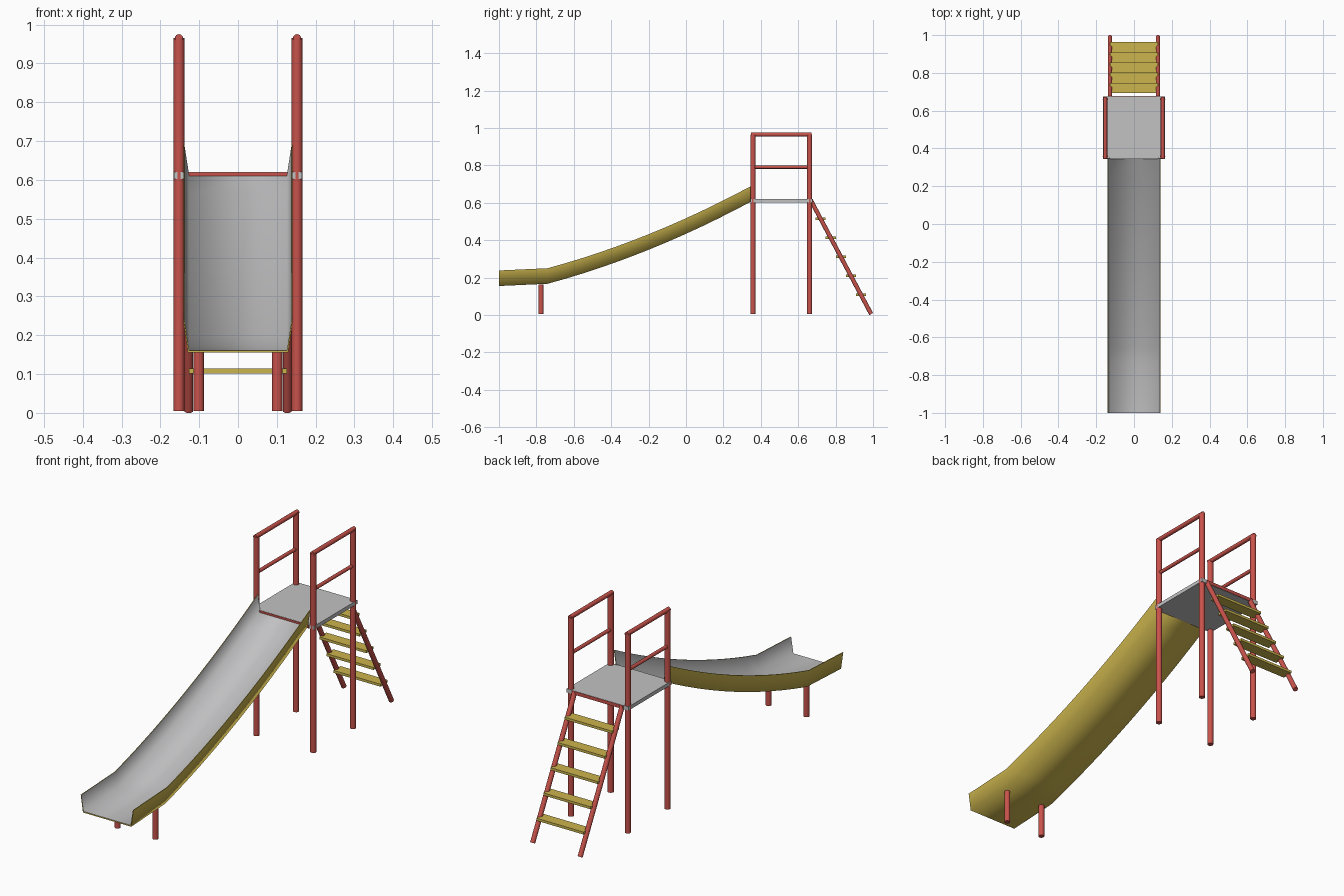
import bpy, bmesh, math
from mathutils import Vector

if "Cube" in bpy.data.objects:
    bpy.data.objects.remove(bpy.data.objects["Cube"])


def material(name, rgb):
    m = bpy.data.materials.new(name)
    m.diffuse_color = (*rgb, 1)
    m.use_nodes = True
    m.node_tree.nodes["Principled BSDF"].inputs["Base Color"].default_value = m.diffuse_color
    return m


RED = material("red paint", (0.58, 0.085, 0.07))
YELLOW = material("yellow paint", (0.60, 0.46, 0.075))
GREY = material("light grey", (0.54, 0.54, 0.55))


def finish(name, bm, mats):
    bmesh.ops.recalc_face_normals(bm, faces=bm.faces)
    me = bpy.data.meshes.new(name)
    bm.to_mesh(me)
    bm.free()
    for m in mats:
        me.materials.append(m)
    ob = bpy.data.objects.new(name, me)
    bpy.context.collection.objects.link(ob)
    return ob


def tube(name, a, b, r, mat, sides=16):
    a, b = Vector(a), Vector(b)
    bm = bmesh.new()
    bmesh.ops.create_cone(bm, cap_ends=True, segments=sides, radius1=r, radius2=r, depth=(b - a).length)
    rot = (b - a).to_track_quat('Z', 'Y')
    for v in bm.verts:
        v.co = rot @ v.co + (a + b) / 2
    for f in bm.faces:
        f.smooth = len(f.verts) == 4
    for e in bm.edges:
        e.smooth = all(len(f.verts) == 4 for f in e.link_faces)
    return finish(name, bm, [mat])


def box(name, lo, hi, mat):
    bm = bmesh.new()
    bmesh.ops.create_cube(bm, size=1)
    for v in bm.verts:
        v.co = [(l + h) / 2 + c * (h - l) for c, l, h in zip(v.co, lo, hi)]
    return finish(name, bm, [mat])


# slide trough: grey inside, yellow outside, swept along the chute curve
stations = [(-1.0, 0.155), (-0.74, 0.167)]
for i in range(1, 13):
    t = 1.09 * i / 12
    stations.append((-0.74 + t, 0.167 + 0.27 * t + 0.123 * t * t))
inner = [(-0.138, 0.083), (-0.126, 0.006), (0.126, 0.006), (0.138, 0.083)]
outer = [(0.141, 0.083), (0.129, 0.0), (-0.129, 0.0), (-0.141, 0.083)]
bm = bmesh.new()
rings = [[bm.verts.new((x, y, z + dz)) for x, dz in inner + outer] for y, z in stations]
for r0, r1 in zip(rings, rings[1:]):
    for k in range(8):
        f = bm.faces.new((r0[k], r0[(k + 1) % 8], r1[(k + 1) % 8], r1[k]))
        f.material_index = 0 if k < 3 else 1
        f.smooth = k not in (3, 7)
# end rims
for ring in (rings[0], rings[-1]):
    for k in range(3):
        f = bm.faces.new((ring[k], ring[k + 1], ring[6 - k], ring[7 - k]))
        f.material_index = 1
for e in bm.edges:
    e.smooth = all(f.smooth for f in e.link_faces)
finish("slide", bm, [GREY, YELLOW])

# platform with thin red edge strips front and back
box("platform", (-0.165, 0.345, 0.602), (0.165, 0.676, 0.62), GREY)
for label, y in (("front", 0.345), ("back", 0.676)):
    box(label + "_platform_edge", (-0.138, y - 0.002, 0.603), (0.138, y + 0.002, 0.619), RED)

for side, s in (("left", -1), ("right", 1)):
    x = 0.152 * s
    # tower posts and guard rails
    for label, y in (("front", 0.358), ("back", 0.661)):
        tube(f"{side}_{label}_post", (x, y, 0.005), (x, y, 0.966), 0.0138, RED)
    tube(side + "_top_rail", (x, 0.348, 0.965), (x, 0.671, 0.965), 0.0105, RED)
    tube(side + "_middle_rail", (x, 0.358, 0.79), (x, 0.661, 0.79), 0.0085, RED)
    # ladder pole
    tube(side + "_ladder_pole", (0.127 * s, 0.668, 0.612), (0.127 * s, 0.99, 0.005), 0.0115, RED)
    # short leg under the slide exit
    tube(side + "_slide_leg", (0.101 * s, -0.775, 0.005), (0.101 * s, -0.775, 0.164), 0.0135, RED)

# ladder steps
for i in range(5):
    z = 0.108 + 0.1015 * i
    y = 0.99 - (z - 0.005) * 0.322 / 0.607
    box(f"ladder_step_{i + 1}", (-0.126, y - 0.027, z - 0.006), (0.126, y + 0.027, z + 0.006), YELLOW)
